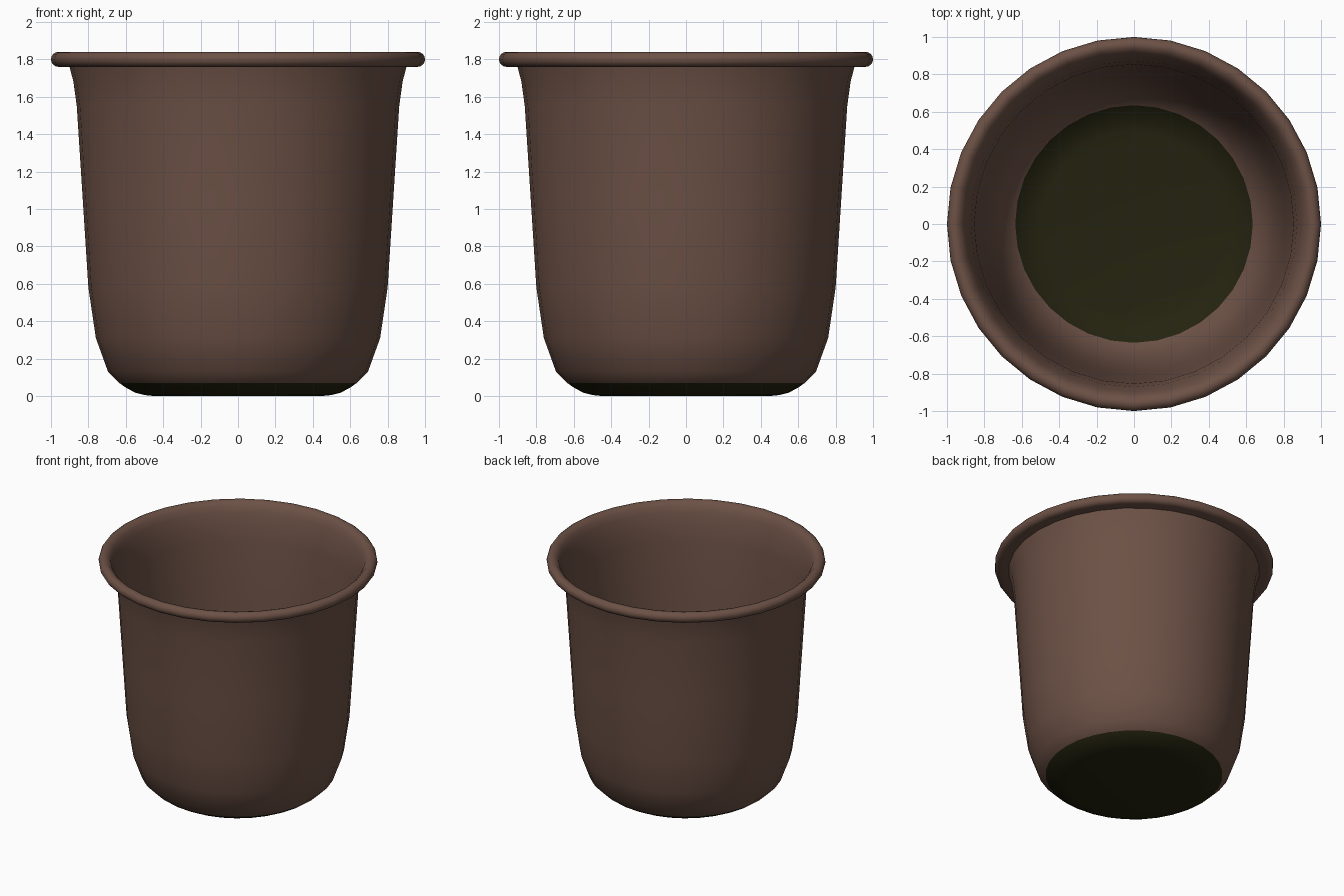
import bpy, bmesh, math

if "Cube" in bpy.data.objects:
    bpy.data.objects.remove(bpy.data.objects["Cube"])

SEGMENTS = 32
WALL = 0.008


def material(name, rgb):
    m = bpy.data.materials.new(name)
    m.diffuse_color = (*rgb, 1.0)
    m.use_nodes = True
    m.node_tree.nodes["Principled BSDF"].inputs["Base Color"].default_value = m.diffuse_color
    return m


brown = material("brown plastic", (0.150, 0.082, 0.060))
green = material("dark moss green", (0.018, 0.017, 0.005))

# Outer wall from the base up to the underside of the rim
outer = [(0.50, 0.005), (0.55, 0.018), (0.60, 0.045), (0.635, 0.07), (0.695, 0.13),
         (0.76, 0.31), (0.80, 0.58), (0.83, 1.05), (0.862, 1.55), (0.88, 1.68), (0.90, 1.758)]

# Rolled rim: rounded outer lip, then sloping in to the inner wall
cy, half = 1.80, 0.04
rim = [(0.96 + half * math.cos(a), cy + half * math.sin(a))
       for a in (math.radians(-90 + 22.5 * i) for i in range(9))]
rim += [(0.94, 1.835), (0.915, 1.81), (0.897, 1.765)]

# Inner wall follows the outer one at a small offset
inner = [(r - WALL, z + WALL * 0.6) for r, z in reversed(outer[:-1])]
inner[-4] = (0.635, 0.082)
profile = [(0.45, 0.0)] + outer + rim + inner

bm = bmesh.new()
rings = [[bm.verts.new((r * math.cos(2 * math.pi * i / SEGMENTS),
                        r * math.sin(2 * math.pi * i / SEGMENTS), z))
          for i in range(SEGMENTS)] for r, z in profile]
for low, high in zip(rings, rings[1:]):
    for i in range(SEGMENTS):
        j = (i + 1) % SEGMENTS
        bm.faces.new((low[i], low[j], high[j], high[i]))
bm.faces.new(list(reversed(rings[0])))    # underside
bm.faces.new(rings[-1])                   # inside floor

# The base is green, everything above it brown
for f in bm.faces:
    f.material_index = 1 if max(v.co.z for v in f.verts) < 0.09 else 0
    f.smooth = True

mesh = bpy.data.meshes.new("flower_pot")
bm.to_mesh(mesh)
bm.free()
pot = bpy.data.objects.new("flower_pot", mesh)
bpy.context.collection.objects.link(pot)
mesh.materials.append(brown)
mesh.materials.append(green)

bpy.context.view_layer.objects.active = pot
pot.select_set(True)
bpy.ops.object.shade_smooth_by_angle(angle=math.radians(50))
